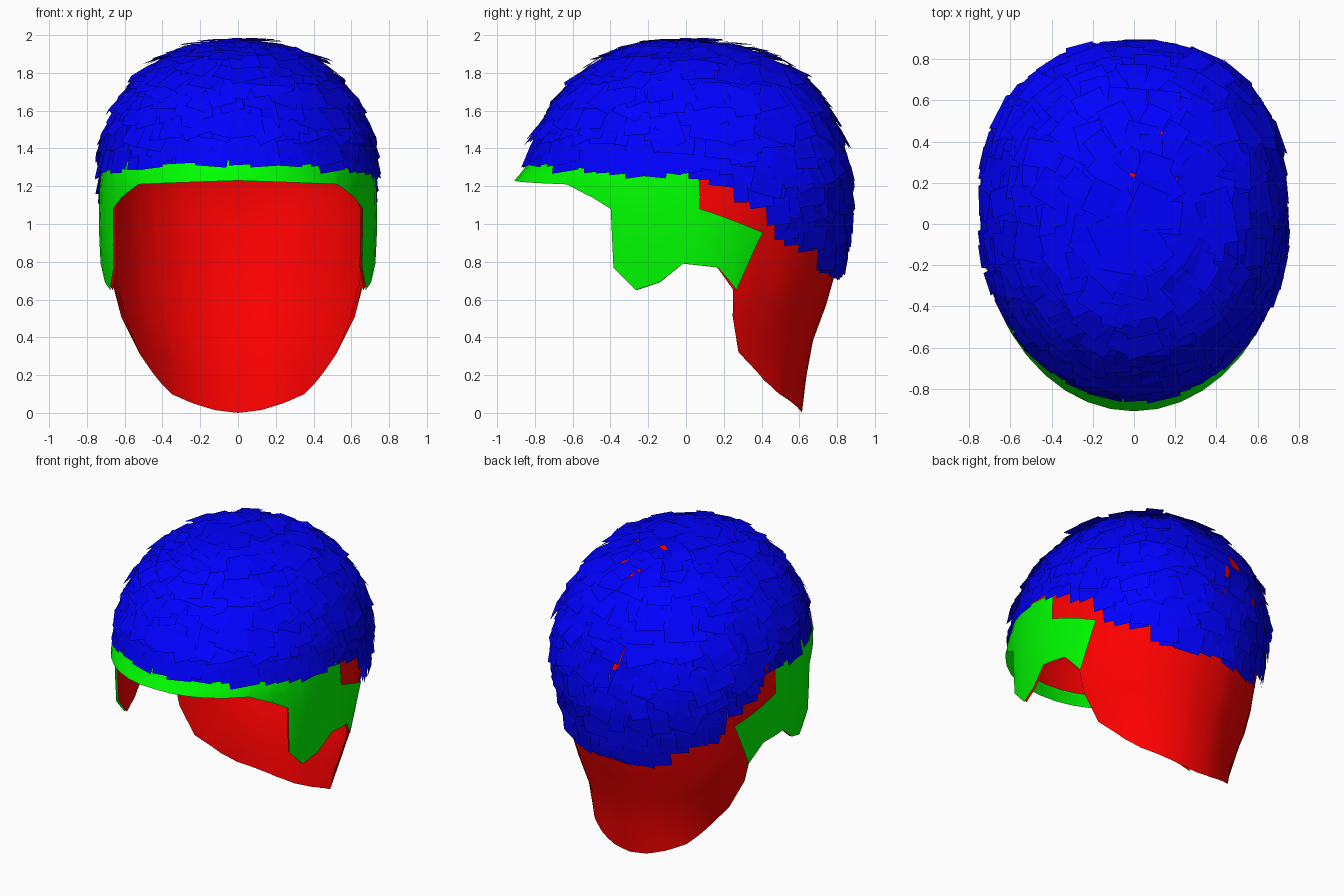
import bpy, math, random
from mathutils import Vector

if "Cube" in bpy.data.objects:
    bpy.data.objects.remove(bpy.data.objects["Cube"])

random.seed(4)

# Profiles of the head: half width, back depth and front depth against height
WIDTH = [(0, .60), (.17, .56), (.32, .585), (.51, .665), (.65, .70), (.8, .722), (1.0, .73), (1.2, .725),
         (1.35, .71), (1.5, .67), (1.65, .595), (1.77, .50), (1.87, .37), (1.93, .2), (1.96, 0)]
BACK = [(0, .62), (.17, .64), (.36, .67), (.51, .73), (.7, .79), (.9, .835), (1.1, .86), (1.3, .84),
        (1.5, .785), (1.65, .70), (1.77, .60), (1.87, .44), (1.93, .24), (1.96, 0)]
FRONT = [(0, .9), (1.23, .90), (1.3, .84), (1.4, .80), (1.5, .755), (1.65, .65), (1.77, .55),
         (1.87, .41), (1.93, .23), (1.96, 0)]
# Edges against the angle from the back (0) round to the front (180)
HEM = [(0, 0), (12, .015), (24, .05), (38, .10), (49, .17), (65, .32), (70, .51), (71, .65), (78, .77), (91, .79),
       (99, .69), (107, .65), (115, .77), (116, 1.08), (123, 1.14), (134, 1.21), (180, 1.23)]
HAIRLINE = [(0, .72), (28, .73), (34, .84), (52, .89), (60, 1.02), (76, 1.17), (90, 1.24),
            (105, 1.25), (125, 1.27), (180, 1.30)]
BAND_LOW = [(62, .95), (70, .65)] + HEM[8:]
BAND_TOP = [(62, .955), (86, 1.08), (87, 1.27), (110, 1.32), (180, 1.37)]


def lerp(table, t):
    if t <= table[0][0]:
        return table[0][1]
    for (a, u), (b, v) in zip(table, table[1:]):
        if t <= b:
            return u + (v - u) * (t - a) / (b - a)
    return table[-1][1]


def head(deg, z, scale=1.0):
    """Point on the head: elliptical in front, squarer at the upper back."""
    c, s = math.cos(math.radians(deg)), math.sin(math.radians(deg))
    depth = lerp(BACK if c > 0 else FRONT, z)
    if c > 0:
        p = lerp([(.9, 1), (1.25, .84)], z)
        c, s = c ** p, math.copysign(abs(s) ** p, s)
    return Vector((lerp(WIDTH, z) * s * scale, depth * c * scale, z))


def make(name, verts, faces, color):
    mesh = bpy.data.meshes.new(name)
    mesh.from_pydata(verts, [], faces)
    ob = bpy.data.objects.new(name, mesh)
    bpy.context.collection.objects.link(ob)
    mat = bpy.data.materials.new(name + "_color")
    mat.diffuse_color = color
    mat.use_nodes = True
    mat.node_tree.nodes["Principled BSDF"].inputs["Base Color"].default_value = mat.diffuse_color
    mesh.materials.append(mat)
    return ob


def sheet(name, cols, low, high, rows, scale, color):
    """Half of a curved sheet lying on the head, mirrored across x."""
    verts, faces = [], []
    for d in cols:
        lo, hi = low(d), high(d)
        for r in range(rows + 1):
            z = lo + (hi - lo) * math.sin(r / rows * math.pi / 2)
            verts.append(head(d, z, scale))
    n = rows + 1
    for c in range(len(cols) - 1):
        for r in range(rows):
            i = c * n + r
            faces.append((i, i + n, i + n + 1, i + 1))
    ob = make(name, verts, faces, color)
    mir = ob.modifiers.new("mirror", 'MIRROR')
    mir.merge_threshold = .0005
    for p in ob.data.polygons:
        p.use_smooth = True
    return ob


# Red scalp and neck shell, stopping short inside the brim
cols = sorted(set([a for a, _ in HEM] + list(range(0, 181, 9))))
sheet("scalp_shell", cols, lambda d: lerp(HEM, d) if d < 118 else 1.28,
      lambda d: 1.96, 16, .99, (1, 0, 0, 1))

# Green brow band with side flaps
cols = sorted(set([a for a, _ in BAND_LOW + BAND_TOP] + list(range(63, 181, 9))))
sheet("brow_band", cols, lambda d: lerp(BAND_LOW, d), lambda d: lerp(BAND_TOP, d),
      5, 1.01, (0, 1, 0, 1))

# Blue hair: overlapping flat cards in rows, tips lifted off the scalp
verts, faces = [], []


def card(deg, z, length, width, twist, lift):
    z = min(z, 1.95)
    e = .006
    side = (head(deg + 1, z) - head(deg - 1, z)).normalized()
    down = (head(deg, z - e) - head(deg, z + e)).normalized()
    out = side.cross(down).normalized()
    down = out.cross(side)
    u = side * math.cos(twist) + down * math.sin(twist)
    v = out.cross(u)
    root, tip = random.uniform(.0, .015), random.uniform(.5, 1) * lift
    p = head(deg, z)
    i = len(verts)
    for k, up in ((-.5, root), (0, (root + tip) / 2 + .008), (.5, tip)):
        for h in (-.5, .5):
            verts.append(p + v * k * length + u * h * width + out * up)
    faces.extend([(i, i + 2, i + 3, i + 1), (i + 2, i + 4, i + 5, i + 3)])


ROWS = 15
for r in range(ROWS):
    s = r / ROWS * math.pi / 2
    count = max(6, int(62 * math.cos(s)))
    for c in range(count):
        deg = 360 * (c + random.uniform(0, .8)) / count - 180
        base = lerp(HAIRLINE, abs(deg)) + .115
        z = base + (1.955 - base) * math.sin(s + (random.uniform(-.03, .04) if r else 0))
        loose = .15 if r == 0 else .45
        lift = .025 if r < 2 and abs(deg) > 75 else .045
        card(deg, z, random.uniform(.18, .26), random.uniform(.11, .19), random.uniform(-loose, loose), lift)

make("hair_cards", verts, faces, (0, 0, 1, 1))
